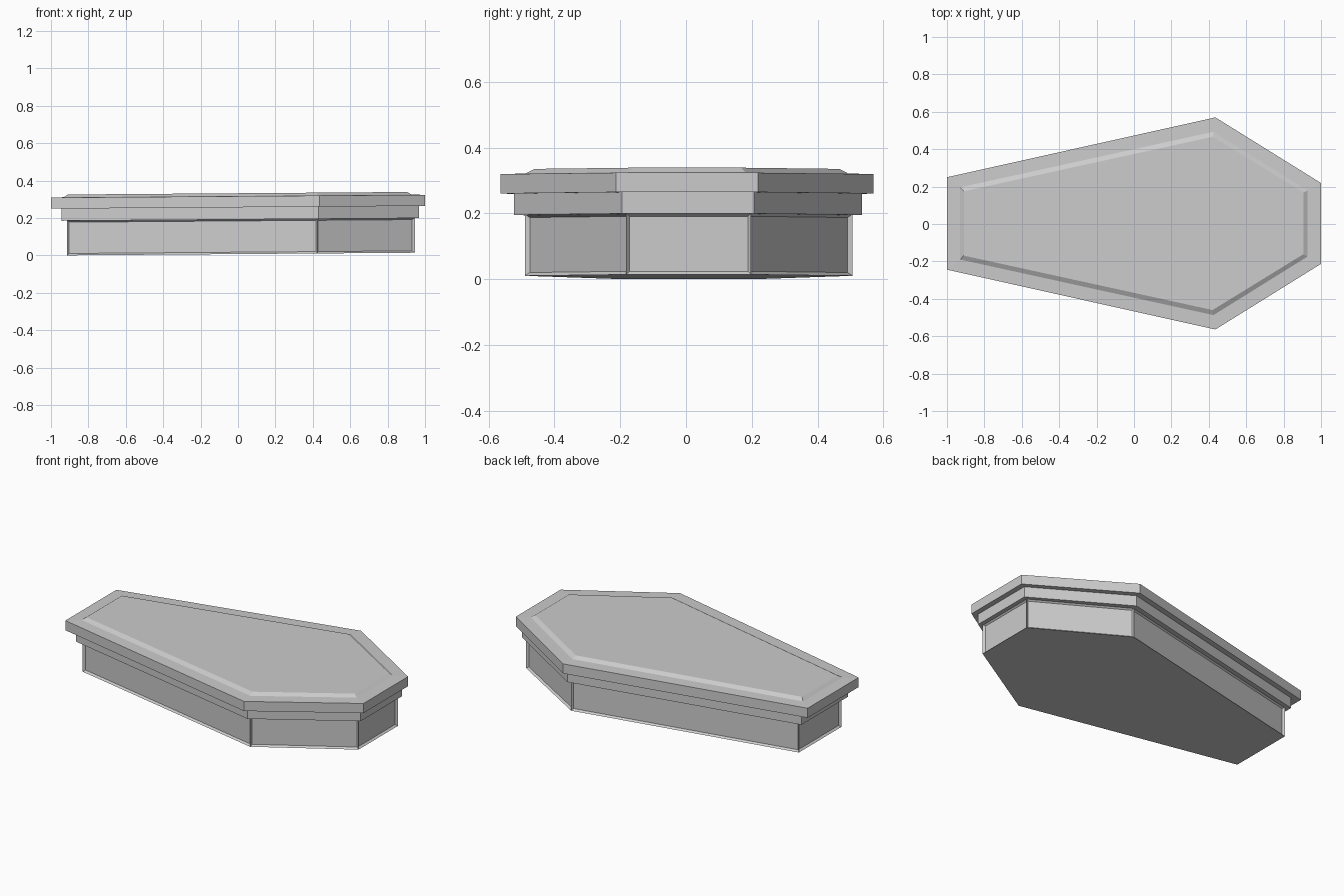
import bpy, bmesh

cube = bpy.data.objects.get("Cube")
if cube:
    bpy.data.objects.remove(cube, do_unlink=True)

stone = bpy.data.materials.new("grey_stone")
stone.use_nodes = True
stone.diffuse_color = (0.6, 0.6, 0.6, 1)
stone.node_tree.nodes["Principled BSDF"].inputs["Base Color"].default_value = (0.6, 0.6, 0.6, 1)


def lean(x):
    """Slight rise from the foot end to the head end."""
    return 0.0075 * (x + 0.915)


def outline(foot, shoulder, head, foot_w, shoulder_w, head_w, cy=0.0):
    """Six-sided plan, counter-clockwise; widths are half widths."""
    return [(foot, cy - foot_w), (shoulder, cy - shoulder_w), (head, cy - head_w),
            (head, cy + head_w), (shoulder, cy + shoulder_w), (foot, cy + foot_w)]


def loft(name, levels, recess=None):
    """Stack outlines at given heights into a closed solid."""
    bm = bmesh.new()
    rings = [[bm.verts.new((x, y, z + lean(x))) for x, y in plan] for plan, z in levels]
    bm.faces.new(rings[0][::-1])
    bm.faces.new(rings[-1])
    sides = []
    for low, high in zip(rings, rings[1:]):
        for i in range(6):
            j = (i + 1) % 6
            sides.append(bm.faces.new((low[i], low[j], high[j], high[i])))
    bm.normal_update()
    if recess:
        bmesh.ops.inset_individual(bm, faces=sides, thickness=recess[0], depth=-recess[1])
    mesh = bpy.data.meshes.new(name)
    bm.to_mesh(mesh)
    bm.free()
    mesh.materials.append(stone)
    obj = bpy.data.objects.new(name, mesh)
    bpy.context.collection.objects.link(obj)
    return obj


# Box with a framed, recessed panel on each side
box = outline(-0.915, 0.425, 0.945, 0.205, 0.498, 0.19, 0.008)
loft("box", [(box, 0.0), (box, 0.187)], recess=(0.014, 0.012))

# Ledge under the lid
ledge = outline(-0.945, 0.43, 0.968, 0.225, 0.529, 0.2, 0.006)
loft("ledge", [(ledge, 0.185), (ledge, 0.252)])

# Overhanging lid with a raised, bevelled top panel
rim = outline(-1.0, 0.435, 1.0, 0.247, 0.567, 0.216, 0.003)
panel_foot = outline(-0.93, 0.425, 0.928, 0.193, 0.49, 0.177, 0.003)
panel_top = outline(-0.91, 0.42, 0.905, 0.172, 0.463, 0.165, 0.003)
loft("lid", [(rim, 0.25), (rim, 0.309), (panel_foot, 0.311), (panel_top, 0.325)])
